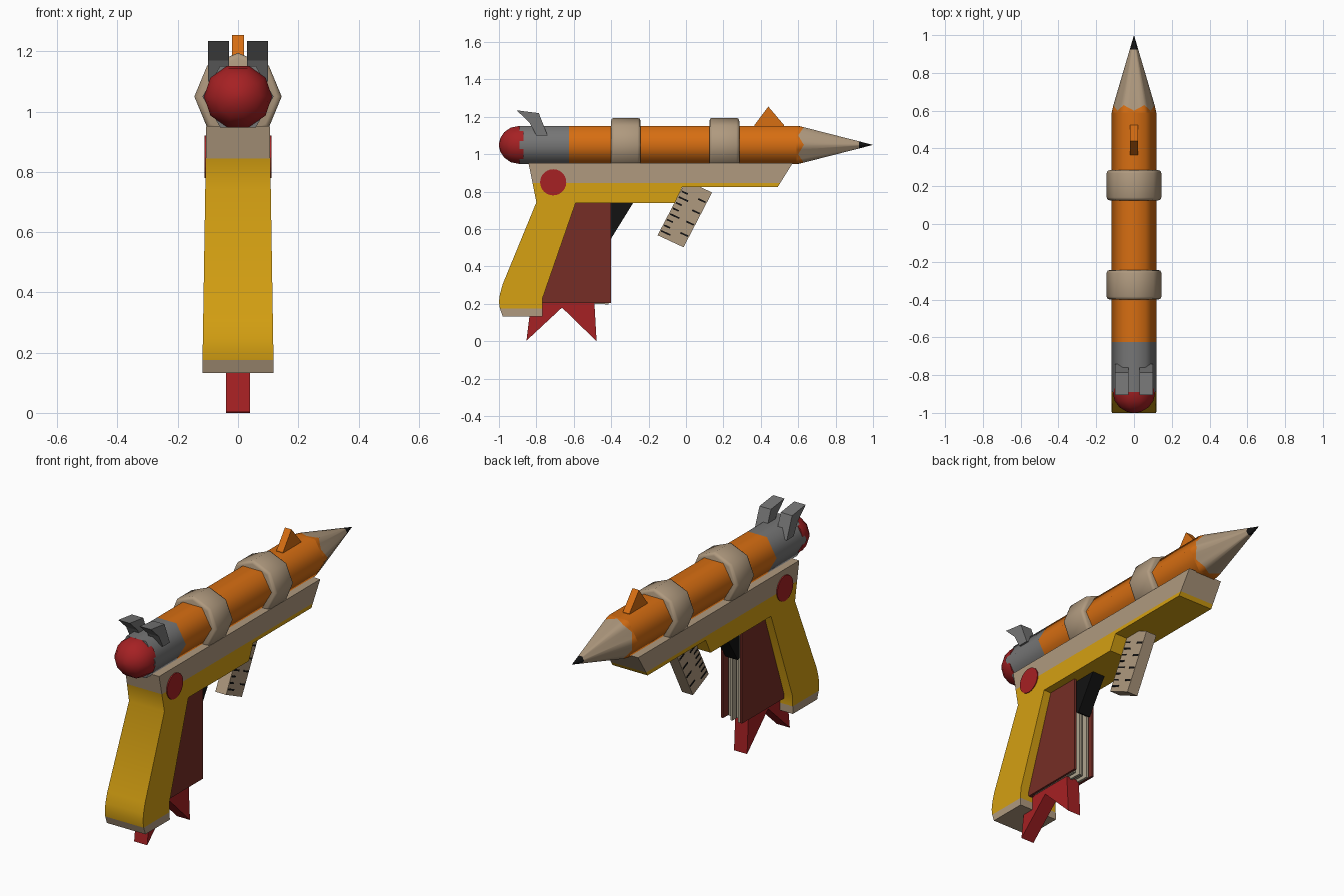
import bpy, bmesh
from math import sin, cos, pi, radians
from mathutils import Vector

cube = bpy.data.objects.get("Cube")
if cube:
    bpy.data.objects.remove(cube, do_unlink=True)


def material(name, r, g, b):
    m = bpy.data.materials.new(name)
    m.use_nodes = True
    m.diffuse_color = (r, g, b, 1)
    bsdf = m.node_tree.nodes["Principled BSDF"]
    bsdf.inputs["Base Color"].default_value = (r, g, b, 1)
    bsdf.inputs["Roughness"].default_value = 0.7
    return m


orange = material("orange", 0.68, 0.156, 0.006)
yellow = material("yellow", 0.66, 0.35, 0.006)
wood = material("wood", 0.43, 0.32, 0.21)
paper = material("paper", 0.42, 0.37, 0.27)
grey = material("grey", 0.18, 0.18, 0.18)
red = material("red", 0.38, 0.015, 0.017)
maroon = material("maroon", 0.18, 0.027, 0.019)
black = material("black", 0.006, 0.006, 0.006)


def finish(name, bm, mats, angle=None):
    bmesh.ops.recalc_face_normals(bm, faces=bm.faces)
    mesh = bpy.data.meshes.new(name)
    bm.to_mesh(mesh)
    bm.free()
    obj = bpy.data.objects.new(name, mesh)
    bpy.context.collection.objects.link(obj)
    for m in mats:
        mesh.materials.append(m)
    if angle:
        bpy.ops.object.select_all(action='DESELECT')
        obj.select_set(True)
        bpy.context.view_layer.objects.active = obj
        bpy.ops.object.shade_smooth_by_angle(angle=radians(angle))
    return obj


def prism(name, profile, x0, x1, mat, angle=None, flare=0):
    """Side profile of (y, z) points extruded across x, widening downwards by flare."""
    bm = bmesh.new()
    sides = []
    for x in (x0, x1):
        sides.append([bm.verts.new((x * (1 + flare * (0.85 - z)), y, z)) for y, z in profile])
        bm.faces.new(sides[-1])
    a, b = sides
    for i in range(len(a)):
        j = (i + 1) % len(a)
        bm.faces.new((a[i], a[j], b[j], b[i]))
    return finish(name, bm, [mat], angle)


AXIS = 1.05


def ring(n, r, y, squash=1.0, phase=0.0):
    return [(r * cos(2 * pi * i / n + phase), y, AXIS + squash * r * sin(2 * pi * i / n + phase))
            for i in range(n)]


def loft(name, rings, mats, bands=None, angle=None):
    """Skin a list of equal rings; bands gives the material of each strip."""
    bm = bmesh.new()
    vs = [[bm.verts.new(p) for p in r] for r in rings]
    for k in range(len(vs) - 1):
        a, b = vs[k], vs[k + 1]
        for i in range(len(a)):
            j = (i + 1) % len(a)
            f = bm.faces.new((a[i], a[j], b[j], b[i]))
            f.material_index = bands[k] if bands else 0
    bm.faces.new(vs[0])
    bm.faces.new(vs[-1]).material_index = bands[-1] if bands else 0
    return finish(name, bm, mats, angle)


# Pencil barrel and metal ferrule
R = 0.118
loft("pencil_barrel", [ring(6, R, -0.625), ring(6, R, 0.59)], [orange], angle=70)
loft("ferrule", [ring(6, R, -0.89), ring(6, R, -0.625)], [grey], angle=70)

# Sharpened end with a scalloped paint edge
hexa = [Vector(p) - Vector((0, 0, AXIS)) for p in ring(6, R, 0)]
outline = [hexa[i].lerp(hexa[(i + 1) % 6], t / 4) for i in range(6) for t in range(4)]


def cone_ring(ys):
    return [(p.x * s, y, AXIS + p.z * s) for p, y in zip(outline, ys)
            for s in [min(1, (1 - y) / 0.4)]]


scallop = [(0.63, 0.615, 0.60, 0.615)[i % 4] for i in range(24)]
loft("sharpened_end",
     [cone_ring(v) for v in ([0.59] * 24, scallop, [0.925] * 24, [0.999] * 24)],
     [orange, wood, black], [0, 1, 2], 60)

# Eraser dome
steps = [radians(a) for a in (0, 25, 48, 70, 85)]
loft("eraser", [ring(10, 0.113, -0.87, 0.95)] +
     [ring(10, 0.113 * cos(a), -0.89 - 0.11 * sin(a), 0.95) for a in steps], [red], angle=50)

# Bands round the barrel
for name, y0, y1 in (("rear_band", -0.4, -0.243), ("front_band", 0.125, 0.285)):
    loft(name, [ring(8, 0.128, y0), ring(8, 0.14, y0 + 0.004), ring(8, 0.145, y0 + 0.016),
                ring(8, 0.145, y1 - 0.016), ring(8, 0.14, y1 - 0.004), ring(8, 0.128, y1)],
         [wood], angle=50)

# Sights
prism("front_sight", [(0.365, 1.14), (0.365, 1.155), (0.44, 1.255), (0.525, 1.155), (0.525, 1.14)],
      -0.02, 0.02, orange)
for side, s in (("left", 1), ("right", -1)):
    prism(side + "_rear_sight", [(-0.906, 1.235), (-0.787, 1.22), (-0.74, 1.1),
                                 (-0.80, 1.1), (-0.837, 1.17)], s * 0.03, s * 0.1, grey)

# Frame: wooden rail, yellow body with grip, wooden grip cap
FLARE = 0.15
prism("top_rail", [(-0.842, 0.952), (0.57, 0.952), (0.503, 0.845), (-0.82, 0.845)],
      -0.107, 0.107, wood, flare=FLARE)
prism("frame_and_grip", [(-0.82, 0.845), (0.503, 0.845), (0.49, 0.824), (-0.02, 0.824),
                         (-0.06, 0.74), (-0.59, 0.74), (-0.767, 0.23), (-0.767, 0.175),
                         (-0.995, 0.175), (-1.0, 0.21), (-0.995, 0.25), (-0.98, 0.305),
                         (-0.80, 0.743)], -0.107, 0.107, yellow, 35, FLARE)
prism("grip_cap", [(-0.995, 0.175), (-0.767, 0.175), (-0.767, 0.133), (-0.98, 0.133)],
      -0.107, 0.107, wood, flare=FLARE)

# Round side buttons
for side, s in (("left", 1), ("right", -1)):
    prism(side + "_button", [(-0.71 + 0.07 * cos(2 * pi * i / 24), 0.85 + 0.07 * sin(2 * pi * i / 24))
                             for i in range(24)], s * 0.104, s * 0.112, red)

# Book in front of the grip: covers, spine and pages
cover = [(-0.6, 0.75), (-0.40, 0.75), (-0.40, 0.205), (-0.78, 0.205)]
for side, s in (("left", 1), ("right", -1)):
    prism(side + "_book_cover", cover, s * 0.052, s * 0.064, maroon)
prism("book_spine", [(-0.6, 0.75), (-0.575, 0.75), (-0.755, 0.205), (-0.78, 0.205)],
      -0.06, 0.06, maroon)
for i in range(4):
    x = -0.036 + 0.024 * i
    end = -0.415 - 0.02 * (i % 2)
    prism(f"book_pages_{i + 1}", [(-0.59, 0.745), (end, 0.745), (end, 0.197 + 0.012 * (i % 2)),
                                  (-0.765, 0.215)], x - 0.007, x + 0.007, paper)

# Forked bookmark ribbon
prism("bookmark", [(-0.835, 0.15), (-0.853, 0.003), (-0.663, 0.18), (-0.478, 0.0),
                   (-0.49, 0.21), (-0.77, 0.21)], -0.04, 0.04, red)

# Trigger
prism("trigger", [(-0.42, 0.76), (-0.27, 0.76), (-0.40, 0.55), (-0.42, 0.56)],
      -0.038, 0.038, black)

# Ruler foregrip with printed ticks
corner, along, across = Vector((-0.152, 0.567)), Vector((0.463, 0.887)), Vector((0.907, -0.42))


def slab(name, u0, u1, v0, v1, x0, x1, mat):
    pts = [corner + along * v + across * u for u, v in ((u0, v0), (u1, v0), (u1, v1), (u0, v1))]
    prism(name, [tuple(p) for p in pts], x0, x1, mat)


slab("ruler", 0, 0.153, 0, 0.33, -0.033, 0.033, wood)
for side, s in (("left", 1), ("right", -1)):
    for i in range(8):
        v = 0.025 + 0.034 * i
        length = 0.055 if i % 3 == 0 else 0.035
        slab(f"{side}_near_tick_{i + 1}", 0.006, 0.006 + length, v, v + 0.009,
             s * 0.031, s * 0.035, black)
        if i % 2:
            slab(f"{side}_far_tick_{i + 1}", 0.102, 0.147, v, v + 0.009,
                 s * 0.031, s * 0.035, black)
